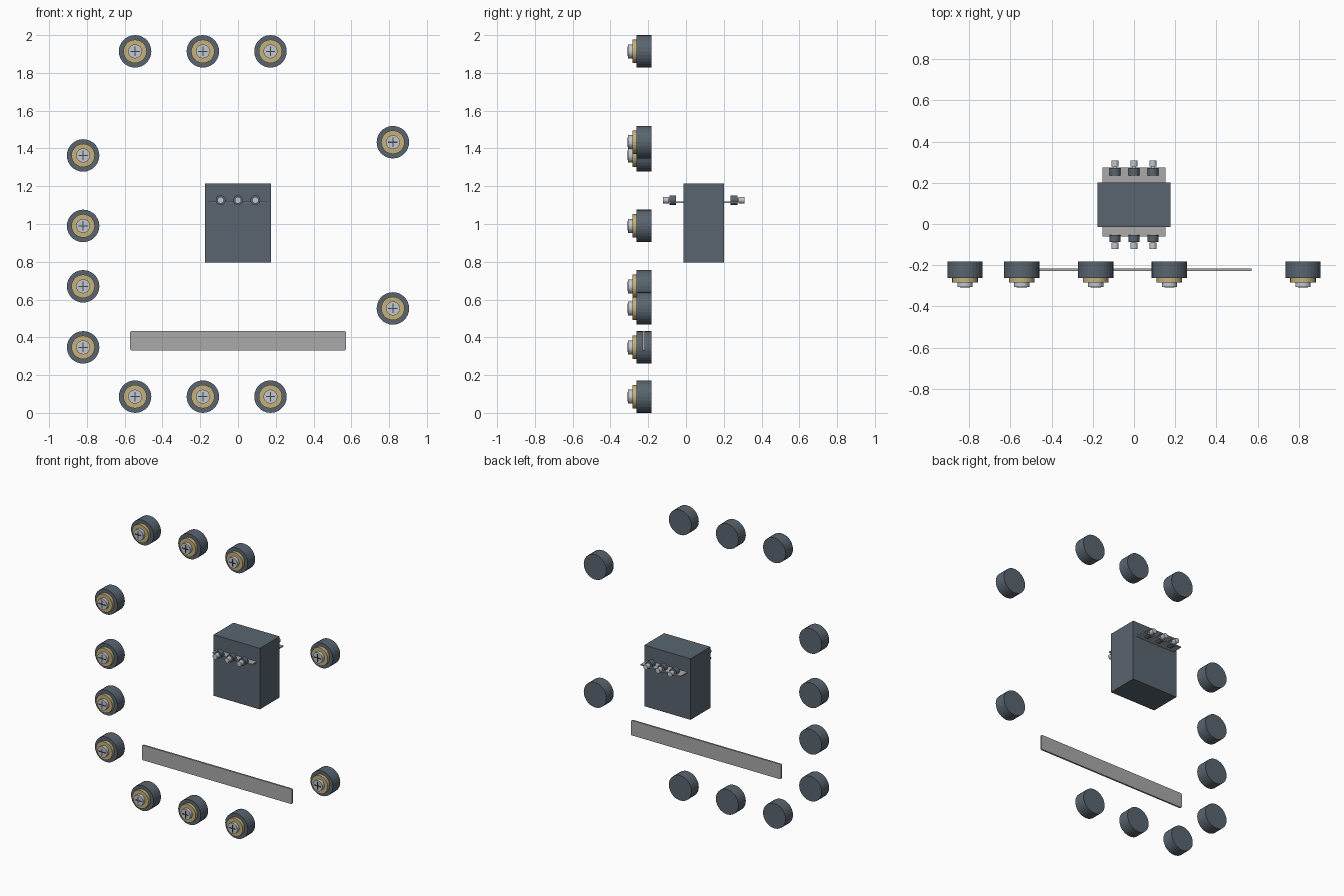
import bpy, bmesh
from math import pi
from mathutils import Matrix, Vector

if "Cube" in bpy.data.objects:
    bpy.data.objects.remove(bpy.data.objects["Cube"])


def material(name, rgba):
    m = bpy.data.materials.new(name)
    m.diffuse_color = rgba
    m.use_nodes = True
    m.node_tree.nodes["Principled BSDF"].inputs["Base Color"].default_value = m.diffuse_color
    return m


SLATE = material("slate", (0.10, 0.13, 0.16, 1))
TAN = material("tan", (0.57, 0.44, 0.20, 1))
SILVER = material("silver", (0.55, 0.58, 0.61, 1))
CLEAR = material("smoked_clear", (0.40, 0.40, 0.40, 0.7))
DARK = material("dark_slot", (0.05, 0.06, 0.08, 1))


def finish(name, bm, mat):
    me = bpy.data.meshes.new(name)
    bm.to_mesh(me)
    bm.free()
    me.materials.append(mat)
    ob = bpy.data.objects.new(name, me)
    bpy.context.collection.objects.link(ob)
    return ob


def box(name, lo, hi, mat):
    lo, hi = Vector(lo), Vector(hi)
    bm = bmesh.new()
    bmesh.ops.create_cube(bm, size=1, matrix=Matrix.Translation((lo + hi) / 2)
                          @ Matrix.Diagonal((*(hi - lo), 1)))
    return finish(name, bm, mat)


def disc(name, x, z, y0, y1, r, mat, sides=28):
    # cylinder along y
    bm = bmesh.new()
    bmesh.ops.create_cone(bm, cap_ends=True, segments=sides, radius1=r, radius2=r,
                          depth=abs(y1 - y0),
                          matrix=Matrix.Translation((x, (y0 + y1) / 2, z))
                          @ Matrix.Rotation(pi / 2, 4, 'X'))
    return finish(name, bm, mat)


# Ring of screw terminals around the panel
spots = [(x, z) for z in (0.086, 1.914) for x in (-0.545, -0.186, 0.172)]
spots += [(-0.82, z) for z in (0.347, 0.67, 0.99, 1.363)]
spots += [(0.82, z) for z in (0.553, 1.433)]
for x, z in spots:
    disc("terminal_base", x, z, -0.182, -0.262, 0.086, SLATE)
    disc("terminal_washer", x, z, -0.262, -0.284, 0.062, TAN)
    disc("terminal_screw", x, z, -0.284, -0.306, 0.037, SILVER)
    # cross on the screw head
    box("cross_bar_across", (x - 0.025, -0.309, z - 0.003), (x + 0.025, -0.305, z + 0.003), DARK)
    box("cross_bar_upright", (x - 0.003, -0.309, z - 0.025), (x + 0.003, -0.305, z + 0.025), DARK)

# Central block
box("block_body", (-0.176, -0.014, 0.795), (0.176, 0.202, 1.215), SLATE)

# Ledges with three studs on the front and back of the block
box("front_ledge", (-0.152, -0.060, 1.110), (0.152, -0.014, 1.118), CLEAR)
box("back_ledge", (-0.152, 0.202, 1.110), (0.152, 0.275, 1.118), CLEAR)
for side, collar, head in (("front", (-0.054, -0.087), (-0.090, -0.121)),
                           ("back", (0.236, 0.272), (0.278, 0.309))):
    for x in (-0.092, 0, 0.092):
        disc(side + "_stud_collar", x, 1.126, *collar, 0.026, SLATE, 20)
        disc(side + "_stud_pin", x, 1.126, collar[1], head[0], 0.008, SILVER, 12)
        disc(side + "_stud_head", x, 1.126, *head, 0.017, SILVER, 20)

# Label strip with softened corners
strip = box("label_strip", (-0.571, -0.229, 0.330), (0.571, -0.217, 0.433), CLEAR)
bm = bmesh.new()
bm.from_mesh(strip.data)
corners = [e for e in bm.edges if abs((e.verts[0].co - e.verts[1].co).y) > 0.005]
bmesh.ops.bevel(bm, geom=corners, offset=0.008, segments=3, affect='EDGES', profile=0.5)
bm.to_mesh(strip.data)
bm.free()
